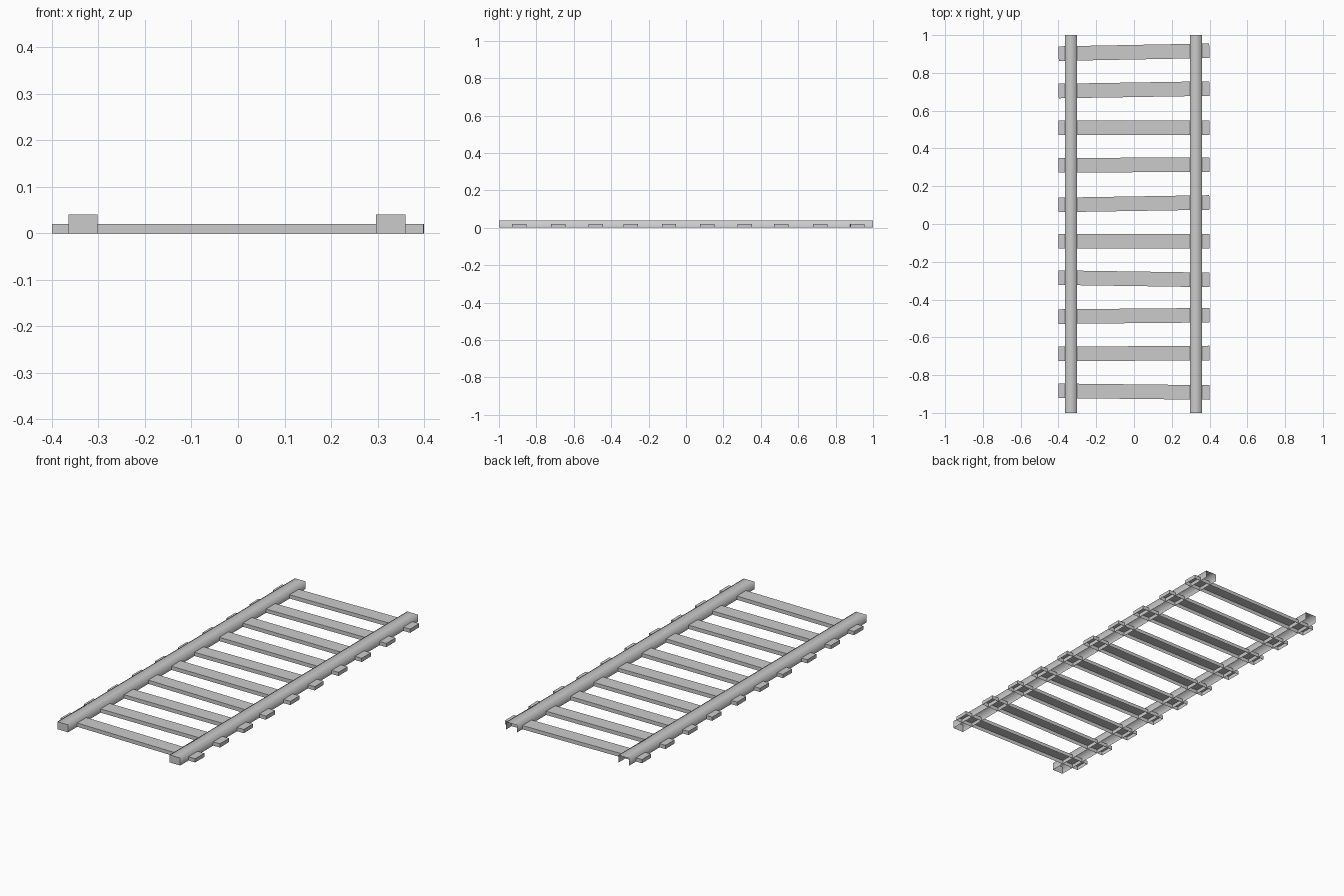
import bpy, bmesh
from mathutils import Matrix
from math import atan2

if "Cube" in bpy.data.objects:
    bpy.data.objects.remove(bpy.data.objects["Cube"])


def open_box(name, size, loc, angle=0.0, open_back=False, smooth=False):
    """Box standing on z = 0 without its underside, optionally open at +y."""
    bm = bmesh.new()
    bmesh.ops.create_cube(bm, size=1)
    drop = [f for f in bm.faces
            if f.normal.z < -0.5 or (open_back and f.normal.y > 0.5)]
    bmesh.ops.delete(bm, geom=drop, context='FACES_ONLY')
    for f in bm.faces:
        f.smooth = smooth and abs(f.normal.y) < 0.5
    bm.transform(Matrix.Translation((0, 0, size[2] / 2))
                 @ Matrix.Diagonal((*size, 1)))
    mesh = bpy.data.meshes.new(name)
    bm.to_mesh(mesh)
    bm.free()
    obj = bpy.data.objects.new(name, mesh)
    obj.location = loc
    obj.rotation_euler.z = angle
    bpy.context.collection.objects.link(obj)
    return obj


# Rails: inverted channels, capped at the front and open at the back
for side, x in (("left", -0.333), ("right", 0.328)):
    open_box(f"rail_{side}", (0.063, 2.0, 0.04), (x, 0, 0),
             open_back=True, smooth=True)

# Sleepers: centre y of the left and right end of each, slightly crooked
ends = [(0.902, 0.917), (0.704, 0.717), (0.510, 0.510), (0.311, 0.314),
        (0.101, 0.114), (-0.091, -0.091), (-0.284, -0.296),
        (-0.490, -0.483), (-0.688, -0.683), (-0.883, -0.892)]
for i, (yl, yr) in enumerate(ends):
    open_box(f"sleeper_{i + 1}", (0.798, 0.077, 0.02), (0, (yl + yr) / 2, 0),
             angle=atan2(yr - yl, 0.8))
